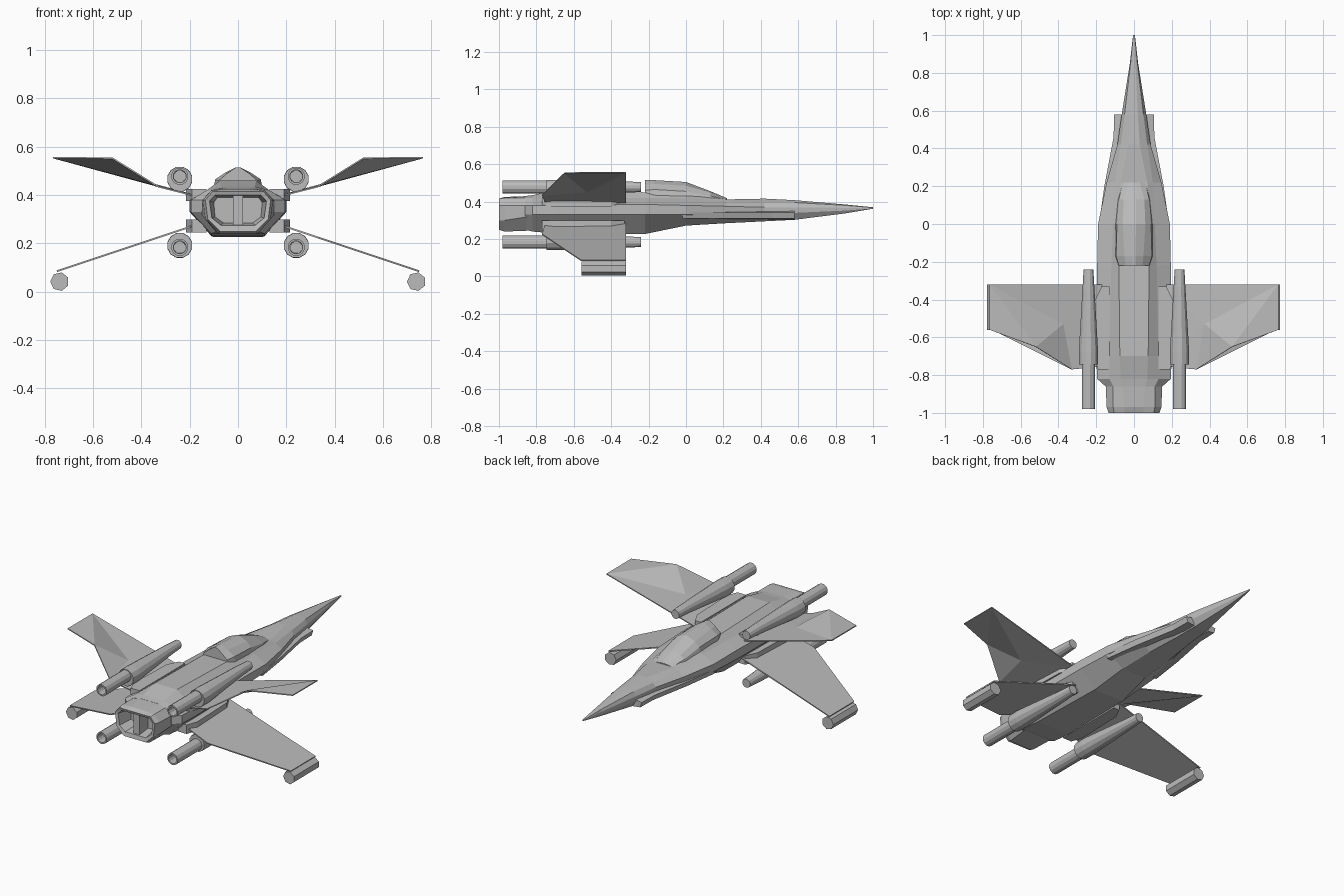
import bpy, bmesh, math
from mathutils import Vector

cube = bpy.data.objects.get("Cube")
if cube:
    bpy.data.objects.remove(cube, do_unlink=True)

grey = bpy.data.materials.new("hull_grey")
grey.use_nodes = True
grey.diffuse_color = (0.5, 0.5, 0.5, 1)
grey.node_tree.nodes["Principled BSDF"].inputs["Base Color"].default_value = (0.5, 0.5, 0.5, 1)


def make(name, verts, faces, thickness=0):
    bm = bmesh.new()
    vs = [bm.verts.new(v) for v in verts]
    for f in faces:
        bm.faces.new([vs[i] for i in f])
    bmesh.ops.recalc_face_normals(bm, faces=bm.faces)
    mesh = bpy.data.meshes.new(name)
    bm.to_mesh(mesh)
    bm.free()
    mesh.materials.append(grey)
    ob = bpy.data.objects.new(name, mesh)
    bpy.context.scene.collection.objects.link(ob)
    if thickness:
        mod = ob.modifiers.new("thickness", "SOLIDIFY")
        mod.thickness = thickness
        mod.offset = 0
    return ob


def loft(name, rings):
    """Skin a list of equal-length point rings and cap both ends."""
    n = len(rings[0])
    verts = [p for ring in rings for p in ring]
    faces = [(k * n + i, k * n + (i + 1) % n, (k + 1) * n + (i + 1) % n, (k + 1) * n + i)
             for k in range(len(rings) - 1) for i in range(n)]
    faces += [tuple(range(n)), tuple(range((len(rings) - 1) * n, len(rings) * n))]
    return make(name, verts, faces)


def section(y, half):
    """Symmetric cross-section from its right half, top to bottom."""
    return [(x, y, z) for x, z in half] + [(-x, y, z) for x, z in reversed(half)]


def tube(name, x, sides, stations):
    """Round part along y; each station is (y, z, radius)."""
    turns = [2 * math.pi * (i + 0.5) / sides for i in range(sides)]
    return loft(name, [[(x + r * math.cos(a), y, z + r * math.sin(a)) for a in turns]
                       for y, z, r in stations])


def box(name, x0, x1, y0, y1, z0, z1):
    return loft(name, [[(x0, y, z0), (x1, y, z0), (x1, y, z1), (x0, y, z1)] for y in (y0, y1)])


# Fuselage and nose
loft("fuselage", [
    section(-.86, [(.06, .43), (.11, .42), (.15, .38), (.15, .33), (.09, .25)]),
    section(-.82, [(.07, .435), (.13, .42), (.195, .38), (.195, .33), (.11, .24)]),
    section(-.70, [(.075, .46), (.13, .42), (.2, .38), (.2, .33), (.11, .23)]),
    section(-.22, [(.08, .45), (.12, .42), (.195, .385), (.195, .33), (.1, .227)]),
    section(0, [(.085, .44), (.11, .42), (.19, .38), (.185, .33), (.08, .272)]),
    section(.22, [(.07, .412), (.1, .40), (.145, .375), (.14, .335), (.07, .285)]),
    section(.42, [(.03, .416), (.07, .395), (.088, .37), (.088, .335), (.05, .295)]),
    section(.58, [(.02, .408), (.05, .395), (.065, .37), (.065, .34), (.04, .303)]),
    section(.85, [(.008, .385), (.018, .38), (.022, .367), (.022, .352), (.012, .337)]),
    section(1, [(.002, .37), (.004, .368), (.005, .366), (.004, .364), (.002, .362)]),
])

# Canopy with a sloped windscreen
loft("canopy", [
    section(-.22, [(.008, .515), (.045, .49), (.08, .46), (.085, .42)]),
    section(-.17, [(.008, .515), (.05, .495), (.095, .465), (.1, .42)]),
    section(0, [(.01, .505), (.06, .485), (.09, .455), (.1, .42)]),
    section(.13, [(.01, .456), (.055, .448), (.08, .43), (.09, .40)]),
    section(.22, [(.01, .418), (.03, .416), (.06, .41), (.07, .395)]),
])

# Hollow exhaust with a central divider
loft("exhaust_housing", [
    section(-.84, [(.06, .43), (.11, .42), (.15, .38), (.15, .32), (.09, .245)]),
    section(-.97, [(.05, .425), (.11, .42), (.145, .38), (.135, .30), (.08, .24)]),
    section(-1, [(.05, .415), (.105, .415), (.135, .38), (.125, .30), (.075, .25)]),
    section(-.995, [(.05, .40), (.095, .40), (.118, .375), (.108, .305), (.07, .275)]),
    section(-.90, [(.05, .39), (.085, .39), (.10, .37), (.095, .31), (.06, .285)]),
])
box("exhaust_divider", -.02, .02, -.985, -.88, .255, .418)

for side, s in (("left", 1), ("right", -1)):
    # Blunt strake along the lower hull
    loft(side + "_strake", [
        [(s * .05, y, .305), (s * (w - .01), y, .31), (s * w, y, .342), (s * .05, y, .352)]
        for y, w in ((-.02, .188), (.2, .157), (.46, .108), (.58, .105))])

    # Upper wing with a raised rear corner
    upper = [(.15, -.32, .388), (.765, -.32, .555), (.765, -.56, .555), (.52, -.65, .553),
             (.33, -.77, .435), (.15, -.75, .39), (.375, -.53, .452)]
    make(side + "_upper_wing", [(s * x, y, z) for x, y, z in upper],
         [(1, 2, 3), (1, 3, 6), (3, 4, 6), (6, 4, 5), (0, 1, 6), (0, 6, 5)], .006)

    # Lower wing and its tip pod
    lower = [(.14, -.32, .288), (.75, -.32, .085), (.75, -.56, .085),
             (.33, -.77, .225), (.14, -.75, .288)]
    make(side + "_lower_wing", [(s * x, y, z) for x, y, z in lower], [range(5)], .007)
    tube(side + "_wingtip_pod", s * .738, 7, [(-.56, .042, .039), (-.32, .042, .039)])

    # Engines: hollow rear barrel, wide body, tapered front
    for level, z, zb in (("upper", .466, .478), ("lower", .192, .184)):
        tube(f"{side}_{level}_engine", s * .241, 12, [
            (-.88, zb, .025), (-.98, zb, .027), (-.98, zb, .036), (-.745, zb, .036),
            (-.745, z, .052), (-.68, z, .053), (-.33, zb, .032), (-.24, zb, .027)])

    # Wing root fairings
    for level, z0, z1 in (("upper", .375, .425), ("lower", .245, .30)):
        loft(f"{side}_{level}_root_fairing", [
            [(s * .13, y, z0), (s * w, y, z0), (s * w, y, z1), (s * .13, y, z1)]
            for y, w in ((-.77, .19), (-.70, .215), (-.40, .205), (-.33, .17))])
